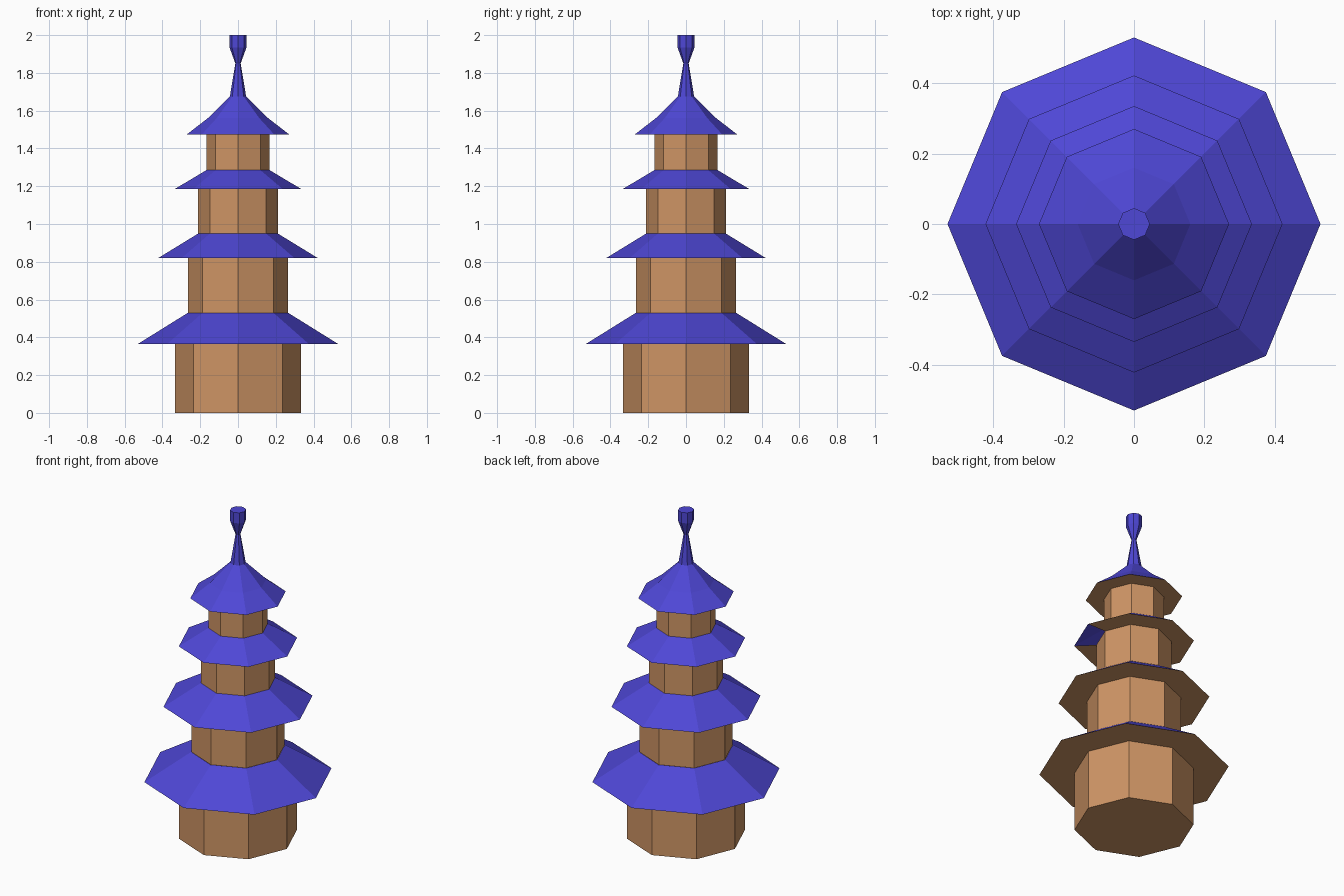
import bpy, bmesh, math

if "Cube" in bpy.data.objects:
    bpy.data.objects.remove(bpy.data.objects["Cube"])

SIDES = 8


def material(name, rgb):
    m = bpy.data.materials.new(name)
    m.diffuse_color = (*rgb, 1.0)
    m.use_nodes = True
    m.node_tree.nodes["Principled BSDF"].inputs["Base Color"].default_value = m.diffuse_color
    return m


WOOD = material("tan_wood", (0.62, 0.30, 0.13))
BLUE = material("blue_tile", (0.077, 0.063, 0.67))


def octagon_part(name, profile, mat, cap_bottom=False, cap_top=False, open_side=None):
    """Loft octagonal rings through (radius, z) points; a corner lies on +x."""
    bm = bmesh.new()
    rings = []
    for r, z in profile:
        rings.append([bm.verts.new((r * math.cos(i * math.tau / SIDES),
                                    r * math.sin(i * math.tau / SIDES), z))
                      for i in range(SIDES)])
    for lo, hi in zip(rings, rings[1:]):
        for i in range(SIDES):
            if i == open_side:
                continue
            j = (i + 1) % SIDES
            bm.faces.new((lo[i], lo[j], hi[j], hi[i]))
    if cap_bottom:
        bm.faces.new(rings[0][::-1])
    if cap_top:
        bm.faces.new(rings[-1])
    mesh = bpy.data.meshes.new(name)
    bm.to_mesh(mesh)
    bm.free()
    mesh.materials.append(mat)
    obj = bpy.data.objects.new(name, mesh)
    bpy.context.collection.objects.link(obj)
    return obj


# Each storey: wall radius, wall bottom, eave height, eave radius, roof points above the eave
storeys = [
    (0.333, 0.00, 0.365, 0.530, [(0.265, 0.53)]),
    (0.264, 0.53, 0.82, 0.422, [(0.210, 0.95)]),
    (0.211, 0.95, 1.185, 0.335, [(0.168, 1.285)]),
    (0.168, 1.285, 1.475, 0.270, [(0.160, 1.56), (0.043, 1.675)]),
]

for n, (wall_r, z0, z1, eave_r, roof) in enumerate(storeys, 1):
    # Walls
    octagon_part(f"wall_{n}", [(wall_r, z0), (wall_r, z1)], WOOD, cap_bottom=(n == 1))
    # Flat underside of the eaves (the third has one open panel)
    octagon_part(f"eave_underside_{n}", [(wall_r, z1), (eave_r, z1)][::-1], WOOD,
                 open_side=7 if n == 3 else None).data.flip_normals()
    # Sloping roof
    octagon_part(f"roof_{n}", [(eave_r, z1)] + roof, BLUE)

# Spire on the top roof
octagon_part("spire", [(0.043, 1.675), (0.014, 1.85), (0.045, 1.935), (0.045, 2.0)],
             BLUE, cap_top=True)
